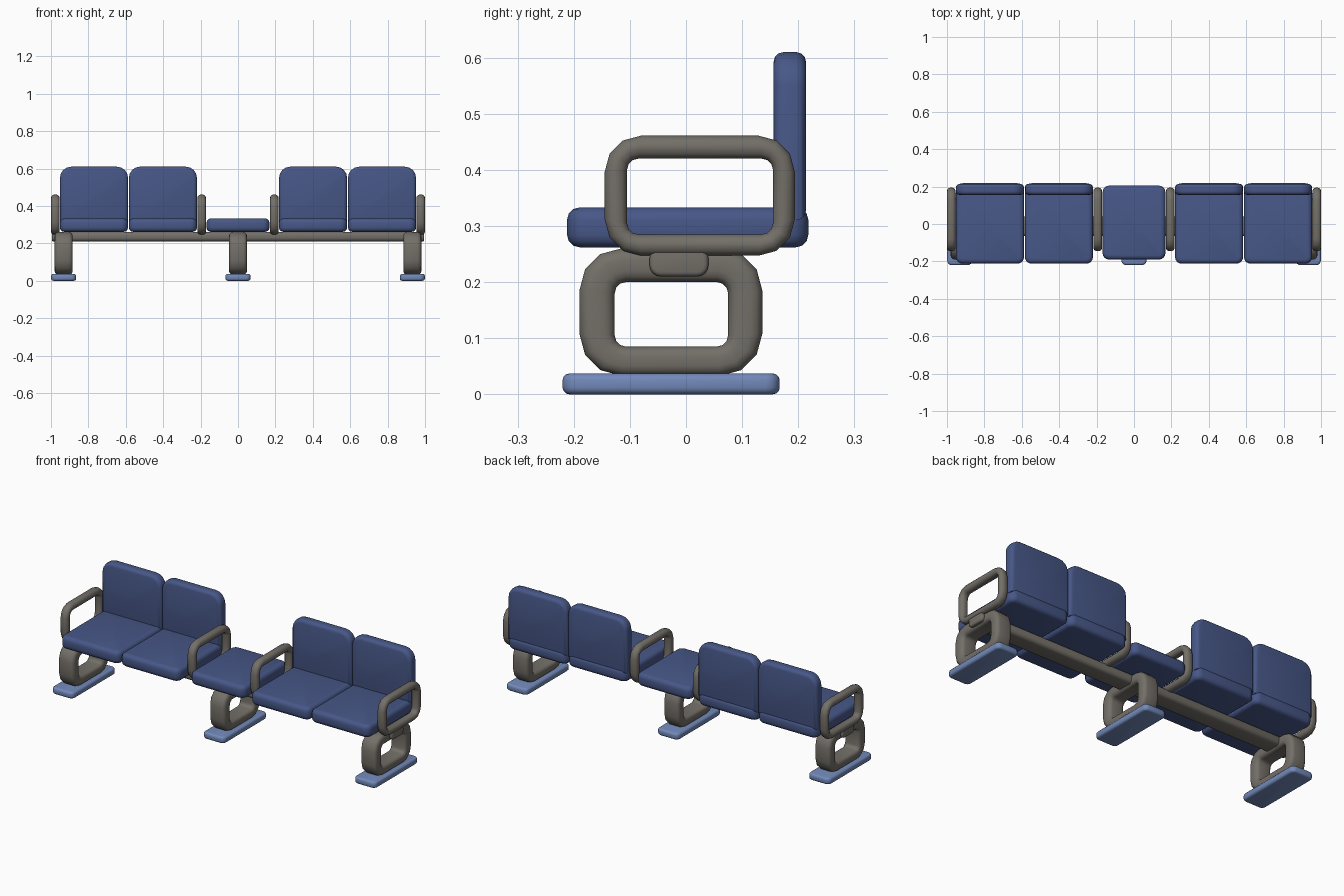
import bpy, bmesh, math

if "Cube" in bpy.data.objects:
    bpy.data.objects.remove(bpy.data.objects["Cube"])

def material(name, rgb):
    m = bpy.data.materials.new(name)
    m.diffuse_color = (*rgb, 1)
    m.use_nodes = True
    m.node_tree.nodes["Principled BSDF"].inputs["Base Color"].default_value = m.diffuse_color
    return m

NAVY = material("navy upholstery", (0.063, 0.096, 0.245))
GREY = material("warm grey frame", (0.172, 0.158, 0.138))
BLUE = material("light blue foot", (0.168, 0.250, 0.485))

def finish(bm, name, mat):
    bmesh.ops.recalc_face_normals(bm, faces=bm.faces)
    me = bpy.data.meshes.new(name)
    bm.to_mesh(me)
    bm.free()
    me.materials.append(mat)
    ob = bpy.data.objects.new(name, me)
    bpy.context.collection.objects.link(ob)
    bpy.ops.object.select_all(action='DESELECT')
    ob.select_set(True)
    bpy.context.view_layer.objects.active = ob
    bpy.ops.object.shade_smooth_by_angle(angle=math.radians(40))
    return ob

def cushion(name, mat, lo, hi, axis, corner, edge, top_only=False):
    """Box whose corners along one axis are rounded, then its cap rims softened."""
    bm = bmesh.new()
    bmesh.ops.create_cube(bm, size=1)
    for v in bm.verts:
        for i in range(3):
            v.co[i] = lo[i] if v.co[i] < 0 else hi[i]
    def along(e):
        d = e.verts[0].co - e.verts[1].co
        return abs(d[axis]) > 1e-4 and (not top_only or e.verts[0].co.z > lo[2] + 1e-4)
    bmesh.ops.bevel(bm, geom=[e for e in bm.edges if along(e)], offset=corner,
                    segments=4, profile=0.5, affect='EDGES')
    rims = [e for e in bm.edges if any(
        all(abs(v.co[axis] - c) < 1e-4 for v in e.verts) for c in (lo[axis], hi[axis]))]
    bmesh.ops.bevel(bm, geom=rims, offset=edge, segments=3, profile=0.5, affect='EDGES')
    return finish(bm, name, mat)

def rounded(u0, u1, v0, v1, r, seg):
    """Outline of a rounded rectangle."""
    pts = []
    for k, (cu, cv) in enumerate([(u1 - r, v1 - r), (u0 + r, v1 - r),
                                  (u0 + r, v0 + r), (u1 - r, v0 + r)]):
        for s in range(seg + 1):
            a = math.pi / 2 * (k + s / seg)
            pts.append((cu + r * math.cos(a), cv + r * math.sin(a)))
    return pts

def loop_frame(name, x, outer, inner, r_out, r_in, width, r_sec, seg):
    """Closed frame in the y-z plane with a rounded cross-section."""
    po, pi = rounded(*outer, r_out, seg), rounded(*inner, r_in, seg)
    depth = outer[3] - inner[3]
    section = rounded(0, depth, -width / 2, width / 2, r_sec, 3)
    bm = bmesh.new()
    rings = []
    for (ya, za), (yb, zb) in zip(pi, po):
        rings.append([bm.verts.new((x + w, ya + (yb - ya) * d / depth, za + (zb - za) * d / depth))
                      for d, w in section])
    n, m = len(rings), len(section)
    for i in range(n):
        a, b = rings[i], rings[(i + 1) % n]
        for j in range(m):
            k = (j + 1) % m
            bm.faces.new((a[j], b[j], b[k], a[k]))
    return finish(bm, name, GREY)

# Seats and backrests in two pairs
for side in (-1, 1):
    for label, c in (("outer", 0.77), ("inner", 0.4015)):
        x0, x1 = side * c - 0.182, side * c + 0.182
        tag = ("left_" if side < 0 else "right_") + label
        cushion(tag + "_seat", NAVY, (x0, -0.212, 0.262), (x1, 0.218, 0.333), 2, 0.035, 0.022)
        cushion(tag + "_backrest", NAVY, (x0, 0.156, 0.31), (x1, 0.214, 0.61), 1, 0.06, 0.018, True)

# Middle seat without a back
cushion("middle_seat", NAVY, (-0.168, -0.19, 0.262), (0.168, 0.205, 0.333), 2, 0.035, 0.022)

# Long support beam
cushion("beam", GREY, (-0.995, -0.065, 0.21), (0.995, 0.04, 0.262), 0, 0.02, 0.008)

# Legs with foot plates
for tag, x in (("left", -0.932), ("middle", 0), ("right", 0.932)):
    loop_frame(tag + "_leg", x, (-0.19, 0.136, 0.033, 0.26), (-0.127, 0.075, 0.085, 0.2),
               0.075, 0.02, 0.096, 0.02, 3)
    cushion(tag + "_foot", BLUE, (x - 0.067, -0.22, 0), (x + 0.067, 0.167, 0.037), 2, 0.025, 0.012)

# Armrest loops
for i, x in enumerate((-0.977, -0.194, 0.194, 0.977)):
    loop_frame(f"armrest_{i + 1}", x, (-0.145, 0.194, 0.247, 0.461), (-0.105, 0.155, 0.285, 0.42),
               0.065, 0.02, 0.046, 0.018, 3)
